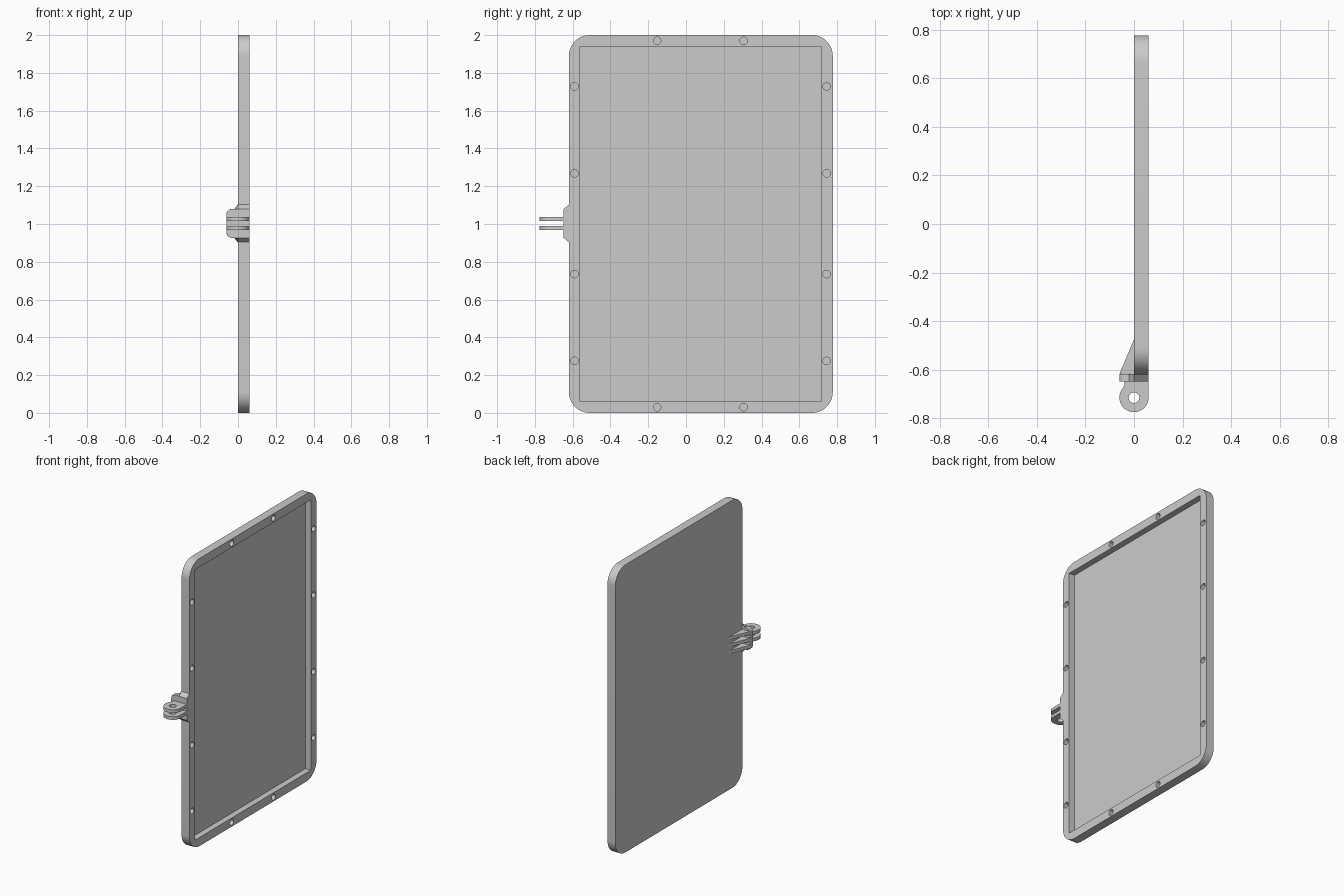
import bpy, bmesh, math
from mathutils import Vector

if "Cube" in bpy.data.objects:
    bpy.data.objects.remove(bpy.data.objects["Cube"], do_unlink=True)

grey = bpy.data.materials.new("light grey plastic")
grey.use_nodes = True
colour = (0.6, 0.6, 0.6, 1)
grey.diffuse_color = colour
grey.node_tree.nodes["Principled BSDF"].inputs["Base Color"].default_value = colour


def add_loft(bm, ring_a, ring_b):
    """Close two matching rings of points into a solid."""
    a = [bm.verts.new(p) for p in ring_a]
    b = [bm.verts.new(p) for p in ring_b]
    bm.faces.new(a)
    bm.faces.new(b[::-1])
    for i in range(len(a)):
        j = (i + 1) % len(a)
        bm.faces.new((a[j], a[i], b[i], b[j]))


def make(name, solids):
    bm = bmesh.new()
    for ring_a, ring_b in solids:
        add_loft(bm, ring_a, ring_b)
    bmesh.ops.recalc_face_normals(bm, faces=bm.faces)
    mesh = bpy.data.meshes.new(name)
    bm.to_mesh(mesh)
    bm.free()
    mesh.materials.append(grey)
    obj = bpy.data.objects.new(name, mesh)
    bpy.context.collection.objects.link(obj)
    return obj


def along_x(profile, x0, x1):
    return [(x0, y, z) for y, z in profile], [(x1, y, z) for y, z in profile]


def along_z(profile, z0, z1):
    return [(x, y, z0) for x, y in profile], [(x, y, z1) for x, y in profile]


def arc(cx, cy, r, start, end, steps):
    angles = [math.radians(start + (end - start) * i / steps) for i in range(steps + 1)]
    return [(cx + r * math.cos(t), cy + r * math.sin(t)) for t in angles]


def circle(cx, cy, r, steps=32):
    return arc(cx, cy, r, 0, 360, steps)[:-1]


def rounded_rect(x0, y0, x1, y1, r):
    return (arc(x1 - r, y1 - r, r, 0, 90, 16) + arc(x0 + r, y1 - r, r, 90, 180, 16)
            + arc(x0 + r, y0 + r, r, 180, 270, 16) + arc(x1 - r, y0 + r, r, 270, 360, 16))


def finish(obj, cutter=None):
    bpy.ops.object.select_all(action='DESELECT')
    obj.select_set(True)
    bpy.context.view_layer.objects.active = obj
    if cutter:
        mod = obj.modifiers.new("cut", 'BOOLEAN')
        mod.operation, mod.solver, mod.object = 'DIFFERENCE', 'EXACT', cutter
        bpy.ops.object.modifier_apply(modifier=mod.name)
        bpy.data.objects.remove(cutter, do_unlink=True)
    bpy.ops.object.shade_smooth_by_angle(angle=math.radians(30))


# Tray: rounded panel with a shallow pocket and blind screw holes
THICK, FLOOR = 0.06, 0.018
tray = make("tray", [along_x(rounded_rect(-0.62, 0, 0.777, 2, 0.11), 0, THICK)])
pocket = [(-0.56, 0.06), (0.715, 0.06), (0.715, 1.94), (-0.56, 1.94)]
holes = [(y, z) for y in (-0.59, 0.745) for z in (0.275, 0.735, 1.268, 1.728)]
holes += [(y, z) for y in (-0.153, 0.305) for z in (0.03, 1.97)]
cuts = [along_x(pocket, FLOOR, 0.1)]
cuts += [along_x(circle(y, z, 0.02), FLOOR, 0.1) for y, z in holes]
finish(tray, make("tray_cutter", cuts))

# Mount block: rounded on the back side, flaring out where it meets the tray edge
MID = 1.003


def block_ring(y, flare):
    half, r = 0.076, 0.025
    top = arc(-0.06 + r, MID + half - r, r, 180, 90, 6)
    top += [(-0.02, MID + half), (0, MID + half + flare), (THICK, MID + half + flare)]
    bottom = [(x, 2 * MID - z) for x, z in reversed(top)]
    return [(x, y, z) for x, z in top + bottom]


finish(make("mount_block", [(block_ring(-0.648, 0), block_ring(-0.617, 0.026))]))

# Support ribs running from the block onto the back of the tray
rib = [(0.005, -0.475), (0, -0.475), (-0.06, -0.618), (0.005, -0.618)]
finish(make("mount_ribs", [along_z(rib, z - 0.011, z + 0.011)
                           for z in (MID - 0.048, MID, MID + 0.048)]))

# Pair of hinge prongs with a bolt hole
prong = [(THICK, -0.64)] + arc(0, -0.715, 0.06, 0, -210, 36)
prong += [(-0.04, -0.665), (-0.04, -0.64)]
prongs = make("hinge_prongs", [along_z(prong, z - 0.011, z + 0.011)
                               for z in (MID - 0.024, MID + 0.024)])
finish(prongs, make("bolt_cutter", [along_z(circle(0, -0.715, 0.022), 0.9, 1.1)]))
